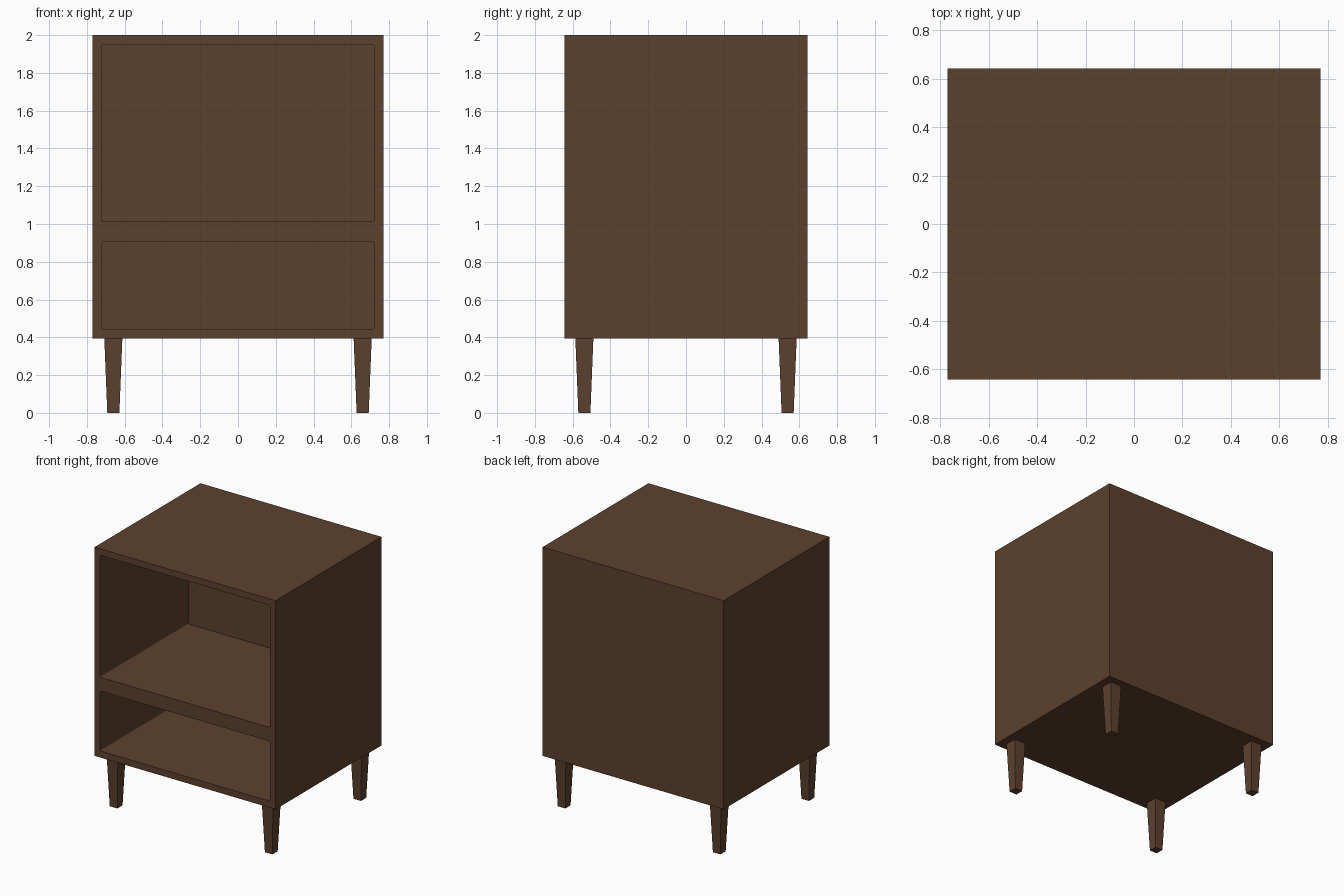
import bpy, bmesh
from mathutils import Vector

if "Cube" in bpy.data.objects:
    bpy.data.objects.remove(bpy.data.objects["Cube"])

wood = bpy.data.materials.new("dark brown wood")
wood.diffuse_color = (0.107, 0.053, 0.027, 1)
wood.use_nodes = True
wood.node_tree.nodes["Principled BSDF"].inputs["Base Color"].default_value = wood.diffuse_color


def add_object(name, bm):
    bmesh.ops.recalc_face_normals(bm, faces=bm.faces)
    mesh = bpy.data.meshes.new(name)
    bm.to_mesh(mesh)
    bm.free()
    mesh.materials.append(wood)
    obj = bpy.data.objects.new(name, mesh)
    bpy.context.collection.objects.link(obj)
    return obj


def box(name, lo, hi, corner=0.0):
    """Box between two corners, optionally rounding the edges along y."""
    lo, hi = Vector(lo), Vector(hi)
    bm = bmesh.new()
    bmesh.ops.create_cube(bm, size=1)
    for v in bm.verts:
        v.co = (lo + hi) / 2 + v.co * (hi - lo)
    if corner:
        edges = [e for e in bm.edges
                 if abs(e.verts[0].co.y - e.verts[1].co.y) > 0.1]
        bmesh.ops.bevel(bm, geom=edges, offset=corner, segments=3,
                        profile=0.5, affect='EDGES')
    return add_object(name, bm)


def leg(name, x, y, height, top, bottom):
    """Square leg tapering towards the floor."""
    bm = bmesh.new()
    bmesh.ops.create_cube(bm, size=2)
    for v in bm.verts:
        upper = v.co.z > 0
        half = top if upper else bottom
        v.co = (x + v.co.x * half, y + v.co.y * half, height if upper else 0)
    return add_object(name, bm)


# Cabinet body with two open compartments
W, D = 0.77, 0.643
cabinet = box("cabinet", (-W, -D, 0.395), (W, D, 2.0))
for name, z0, z1 in (("lower_cutter", 0.445, 0.906), ("upper_cutter", 1.012, 1.951)):
    cutter = box(name, (-0.722, -D - 0.2, z0), (0.722, 0.43, z1), 0.01)
    cutter.hide_render = True
    cutter.hide_set(True)
    mod = cabinet.modifiers.new(name, 'BOOLEAN')
    mod.operation = 'DIFFERENCE'
    mod.solver = 'EXACT'
    mod.object = cutter

# Four tapered legs
for side, sx in (("left", -1), ("right", 1)):
    for end, sy in (("front", -1), ("back", 1)):
        leg(f"{end}_{side}_leg", sx * 0.66, sy * 0.538, 0.40, 0.048, 0.032)
